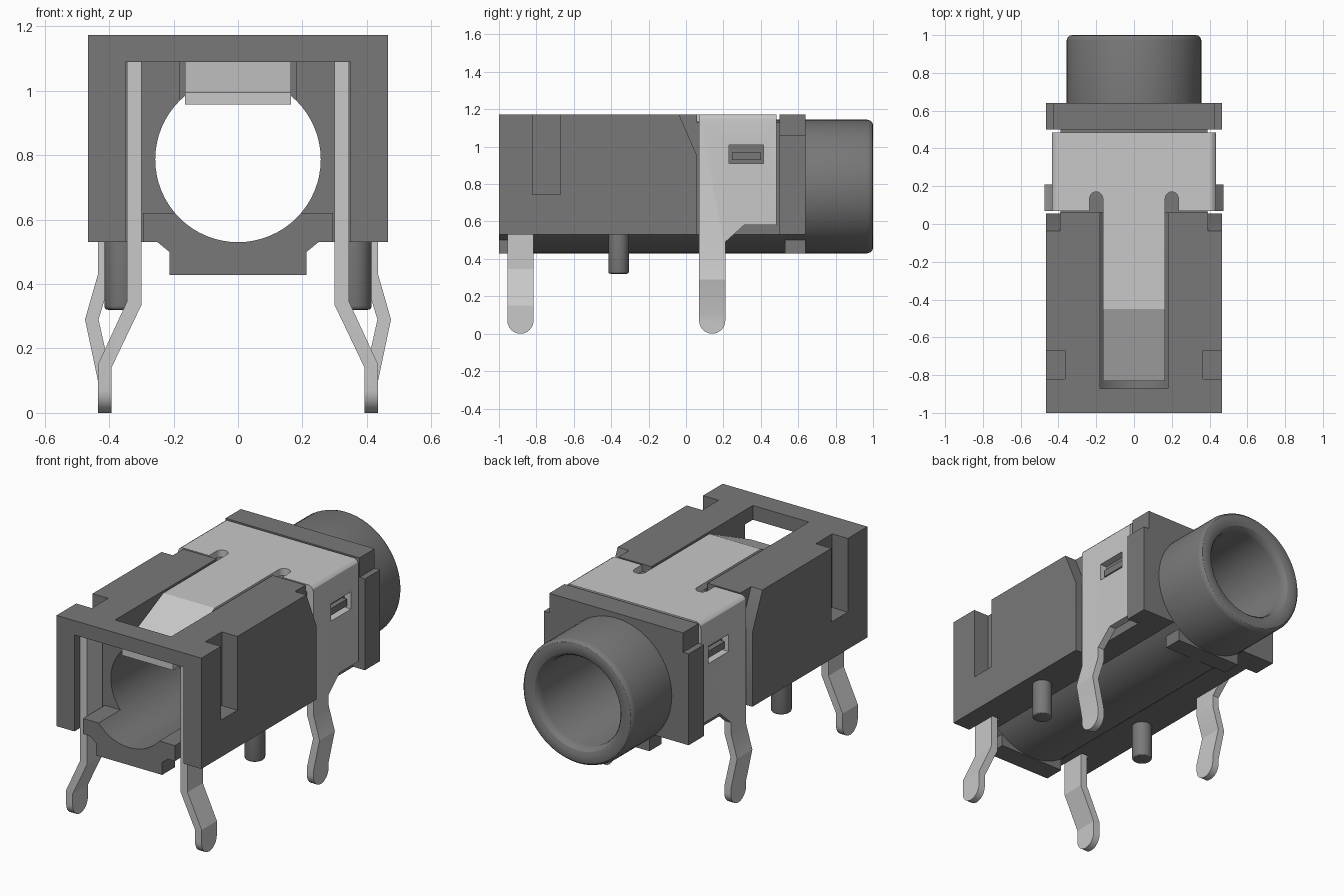
import bpy, bmesh, math
from mathutils import Matrix, Vector

if "Cube" in bpy.data.objects:
    bpy.data.objects.remove(bpy.data.objects["Cube"])


def material(name, value, rough):
    m = bpy.data.materials.new(name)
    m.use_nodes = True
    col = (value, value, value, 1)
    m.diffuse_color = col
    node = next(n for n in m.node_tree.nodes if n.type == "BSDF_PRINCIPLED")
    node.inputs["Base Color"].default_value = col
    node.inputs["Roughness"].default_value = rough
    return m


plastic = material("dark grey plastic", 0.19, 0.6)
metal = material("light grey metal", 0.58, 0.5)


def finish(name, bm, mat):
    bmesh.ops.recalc_face_normals(bm, faces=bm.faces)
    mesh = bpy.data.meshes.new(name)
    bm.to_mesh(mesh)
    bm.free()
    mesh.materials.append(mat)
    ob = bpy.data.objects.new(name, mesh)
    bpy.context.collection.objects.link(ob)
    return ob


def prism(name, pts, axis, a, b, mat=plastic):
    """Extrude a closed outline along one axis; the points give the other two."""
    place = {"x": lambda p: (a, p[0], p[1]),
             "y": lambda p: (p[0], a, p[1]),
             "z": lambda p: (p[0], p[1], a)}[axis]
    bm = bmesh.new()
    face = bm.faces.new([bm.verts.new(place(p)) for p in pts])
    new = bmesh.ops.extrude_face_region(bm, geom=[face])["geom"]
    shift = Vector([b - a if axis == k else 0 for k in "xyz"])
    bmesh.ops.translate(bm, vec=shift, verts=[v for v in new if isinstance(v, bmesh.types.BMVert)])
    return finish(name, bm, mat)


def box(name, x, y, z, mat=plastic):
    return prism(name, [(x[0], y[0]), (x[1], y[0]), (x[1], y[1]), (x[0], y[1])], "z", z[0], z[1], mat)


def lathe(name, profile, height, mat=plastic, steps=64):
    """Revolve (radius, y) points around the bore axis."""
    bm = bmesh.new()
    verts = [bm.verts.new((r, y, height)) for r, y in profile]
    edges = [bm.edges.new(pair) for pair in zip(verts, verts[1:])]
    bmesh.ops.spin(bm, geom=verts + edges, cent=(0, 0, height), axis=(0, 1, 0),
                   angle=math.tau, steps=steps)
    bmesh.ops.remove_doubles(bm, verts=bm.verts, dist=1e-4)
    return finish(name, bm, mat)


def combine(ob, other, op):
    mod = ob.modifiers.new("bool", "BOOLEAN")
    mod.operation, mod.object, mod.solver = op, other, "EXACT"
    bpy.context.view_layer.objects.active = ob
    bpy.ops.object.modifier_apply(modifier=mod.name)
    bpy.data.objects.remove(other)


def smooth(ob, angle=30):
    bpy.ops.object.select_all(action="DESELECT")
    ob.select_set(True)
    bpy.context.view_layer.objects.active = ob
    bpy.ops.object.shade_smooth_by_angle(angle=math.radians(angle))


def sides(s, lo, hi):
    return tuple(sorted((s * lo, s * hi)))


def flip(pts):
    return [(-x, z) for x, z in pts]


def foot(y0, y1):
    """Half-round lower end of a leg, from y1 round to y0."""
    r, mid = (y1 - y0) / 2, (y0 + y1) / 2
    return [(mid + r * math.cos(t * math.pi / 12), r - r * math.sin(t * math.pi / 12)) for t in range(13)]


AXIS = 0.787

# Housing: main block, waist under the clip, collar, barrel and keel plates
body = box("housing", (-0.465, 0.465), (-1, 0.06), (0.53, 1.173))
keel = [(-0.25, 0.54), (-0.25, 0.53), (-0.213, 0.5), (-0.213, 0.428),
        (0.213, 0.428), (0.213, 0.5), (0.25, 0.53), (0.25, 0.54)]
adds = [box("waist", (-0.39, 0.39), (0, 0.55), (0.53, 1.13)),
        box("collar", (-0.43, 0.43), (0.5, 0.64), (0.53, 1.173)),
        box("collar_flange", (-0.465, 0.465), (0.5, 0.64), (0.53, 1.06)),
        lathe("barrel", [(0, -0.95), (0.357, -0.95), (0.357, 0.97), (0.352, 0.987),
                         (0.342, 0.997), (0.328, 1), (0, 1)], AXIS),
        prism("front_keel", keel, "y", -1, -0.88),
        prism("rear_keel", keel, "y", 0.53, 0.64),
        box("clip_catch", (-0.42, 0.42), (0.245, 0.4), (0.93, 0.97))]
for part in adds:
    combine(body, part, "UNION")

# Housing cuts: bore, tongue channel, front cavity, pin slots, side recesses
cuts = [lathe("bore", [(0, -1.1), (0.257, -1.1), (0.257, 0.95), (0.263, 0.975),
                       (0.277, 0.992), (0.3, 1), (0.3, 1.1), (0, 1.1)], AXIS),
        box("channel", (-0.18, 0.18), (-0.87, 0.06), (0.9, 1.3)),
        box("front_cavity", (-0.35, 0.35), (-1.1, -0.8), (0.62, 1.09))]
for s in (1, -1):
    cuts += [box("pin_slot", sides(s, 0.295, 0.35), (-1.1, -0.8), (0.4, 0.7)),
             box("side_recess", sides(s, 0.365, 0.6), (-0.82, -0.67), (0.745, 1.3)),
             prism("corner_wedge", [(-0.04, 1.18), (0.055, 0.96), (0.055, 0.5), (0.08, 0.5), (0.08, 1.18)],
                   "x", s * 0.392, s * 0.6)]
for part in cuts:
    combine(body, part, "DIFFERENCE")
smooth(body)

# Locating pegs under the housing
for s, side in ((1, "left"), (-1, "right")):
    bm = bmesh.new()
    bmesh.ops.create_cone(bm, cap_ends=True, segments=32, radius1=0.055, radius2=0.055, depth=0.23,
                          matrix=Matrix.Translation((s * 0.36, -0.36, 0.435)))
    rim = [e for e in bm.edges if all(v.co.z < 0.33 for v in e.verts)]
    bmesh.ops.bevel(bm, geom=rim, offset=0.012, segments=3, affect="EDGES", profile=0.5)
    smooth(finish(side + "_peg", bm, plastic))

# Metal clip: bent strip trimmed by its side outline
outer = [(0.435, -0.01), (0.435, 0.1), (0.475, 0.29), (0.435, 0.43), (0.435, 1.138),
         (0.432, 1.154), (0.423, 1.166), (0.41, 1.173)]
inner = [(0.393, -0.01), (0.393, 0.11), (0.433, 0.29), (0.393, 0.42), (0.393, 1.133)]
strip = outer + flip(outer)[::-1] + flip(inner) + inner[::-1]
clip = prism("metal_clip", strip, "y", 0, 0.6, metal)
outline = [(0.07, 1.2), (0.485, 1.2), (0.485, 0.58), (0.31, 0.58), (0.21, 0.49)] + foot(0.07, 0.21)
combine(clip, prism("clip_outline", outline, "x", -0.6, 0.6, metal), "INTERSECT")

# Spring tongue reaching forward and down into the bore
tongue = [(0.2, 1.173), (-0.45, 1.173), (-0.83, 0.995), (-0.83, 0.957), (-0.815, 0.957),
          (-0.44, 1.133), (0.2, 1.133)]
combine(clip, prism("tongue", tongue, "x", -0.165, 0.165, metal), "UNION")
for s in (1, -1):
    arc = [(s * 0.2 + 0.035 * math.cos(t * math.pi / 10), 0.135 + 0.035 * math.sin(t * math.pi / 10))
           for t in range(11)]
    notch = [(s * 0.2 - 0.035, 0), (s * 0.2 + 0.035, 0)] + arc
    combine(clip, prism("notch", notch, "z", 1.1, 1.2, metal), "DIFFERENCE")
    window = box("window", sides(s, 0.3, 0.5), (0.23, 0.415), (0.91, 1.01), metal)
    combine(clip, window, "DIFFERENCE")
smooth(clip, 25)

# Front contact pins, bent outward below the housing
pin = [(0.435, -0.01), (0.435, 0.15), (0.345, 0.345), (0.345, 1.09),
       (0.3, 1.09), (0.3, 0.335), (0.393, 0.14), (0.393, -0.01)]
for pts, side in ((pin, "left"), (flip(pin), "right")):
    ob = prism(side + "_front_pin", pts, "y", -1.1, -0.7, metal)
    shape = [(-0.955, 1.2), (-0.815, 1.2)] + foot(-0.955, -0.815)
    combine(ob, prism("pin_outline", shape, "x", -0.6, 0.6, metal), "INTERSECT")
    smooth(ob, 20)
